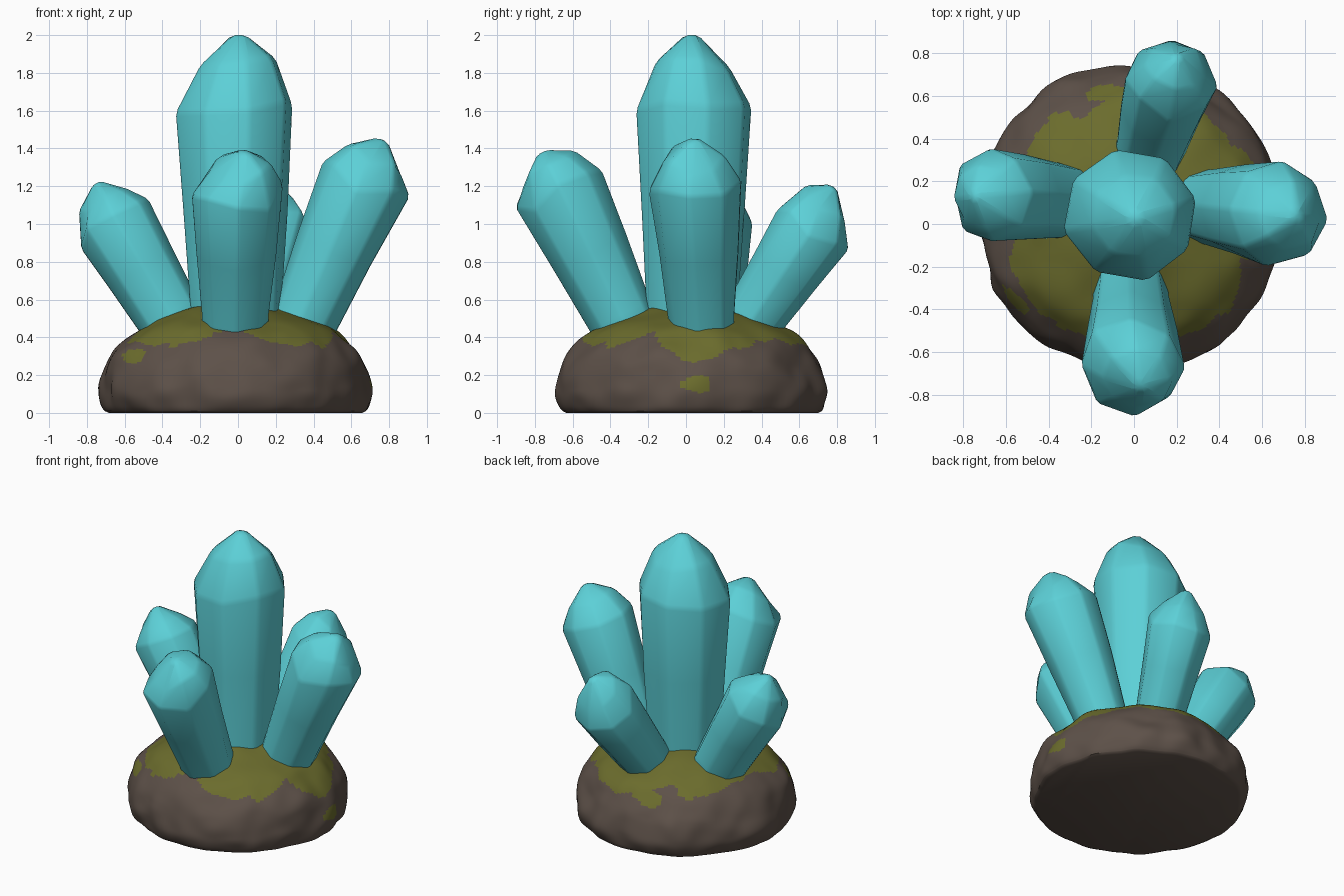
import bpy, bmesh, math, random
from mathutils import Vector, noise

random.seed(4)
cube = bpy.data.objects.get("Cube")
if cube:
    bpy.data.objects.remove(cube, do_unlink=True)


def material(name, rgb):
    m = bpy.data.materials.new(name)
    m.use_nodes = True
    m.diffuse_color = (*rgb, 1)
    m.node_tree.nodes["Principled BSDF"].inputs["Base Color"].default_value = (*rgb, 1)
    return m


TEAL = material("teal crystal", (0.107, 0.63, 0.68))
ROCK = material("brown rock", (0.110, 0.082, 0.066))
MOSS = material("olive moss", (0.147, 0.150, 0.026))


def finish(bm, name, mats):
    bmesh.ops.recalc_face_normals(bm, faces=bm.faces)
    mesh = bpy.data.meshes.new(name)
    bm.to_mesh(mesh)
    bm.free()
    obj = bpy.data.objects.new(name, mesh)
    bpy.context.collection.objects.link(obj)
    for m in mats:
        mesh.materials.append(m)
    return obj


def smooth(obj, angle):
    bpy.ops.object.select_all(action='DESELECT')
    obj.select_set(True)
    bpy.context.view_layer.objects.active = obj
    bpy.ops.object.shade_smooth_by_angle(angle=math.radians(angle))


def bridge(bm, a, b):
    n = len(a)
    return [bm.faces.new((a[i], a[(i + 1) % n], b[(i + 1) % n], b[i])) for i in range(n)]


# Rock: a lumpy dome turned from a profile
profile = [(0.685, 0.01), (0.70, 0.03), (0.722, 0.10), (0.71, 0.19), (0.675, 0.28),
           (0.62, 0.36), (0.545, 0.43), (0.41, 0.50), (0.22, 0.565), (0.02, 0.59)]
SEGS, STEPS = 144, 9
CENTRE = Vector((-0.015, 0.03, 0))
# Lower edge of the moss, every 22.5 degrees counterclockwise from the left side
moss_edge = [0.27, 0.34, 0.40, 0.36, 0.37, 0.42, 0.38, 0.43,
             0.44, 0.37, 0.35, 0.37, 0.43, 0.36, 0.35, 0.42]
# Loose moss patches: centre and half sizes
patches = [((0.70, 0.05, 0.15), (0.12, 0.085, 0.045)),
           ((-0.12, 0.61, 0.36), (0.10, 0.05, 0.06)),
           ((-0.55, -0.36, 0.30), (0.10, 0.10, 0.04))]


def is_moss(p):
    q = p - CENTRE
    t = (math.atan2(q.y, q.x) / math.tau % 1) * len(moss_edge)
    i, f = int(t) % len(moss_edge), t % 1
    f = f * f * (3 - 2 * f)
    edge = moss_edge[i] * (1 - f) + moss_edge[(i + 1) % len(moss_edge)] * f
    wobble = 0.035 * noise.noise(p * 9) + 0.012 * noise.noise(p * 22)
    if p.z > edge + wobble:
        return True
    return any(sum(((p[k] - c[k]) / s[k]) ** 2 for k in range(3)) < 1 + 20 * wobble
               for c, s in patches)


bm = bmesh.new()
rows = []
for (r0, z0), (r1, z1) in zip(profile, profile[1:]):
    for k in range(STEPS):
        rows.append((r0 + (r1 - r0) * k / STEPS, z0 + (z1 - z0) * k / STEPS))
rows.append(profile[-1])
# Soften the profile corners above the foot
for _ in range(20):
    rows = [rows[0]] + [((a[0] + 2 * b[0] + c[0]) / 4, (a[1] + 2 * b[1] + c[1]) / 4)
                        for a, b, c in zip(rows, rows[1:], rows[2:])] + [rows[-1]]
rings = []
for r, z in rows:
    ring = []
    for i in range(SEGS):
        a = math.tau * i / SEGS
        d = Vector((math.cos(a) * r, math.sin(a) * r, z))
        lump = 1 + 0.035 * noise.noise(d * 4.5) + 0.02 * noise.noise(d * 8)
        rise = 0.02 * noise.noise(d * 5 + Vector((3, 1, 7))) * min(1, z / 0.3)
        ring.append(bm.verts.new(CENTRE + Vector((d.x * lump, d.y * lump, z + rise))))
    rings.append(ring)
for a, b in zip(rings, rings[1:]):
    for f in bridge(bm, a, b):
        f.material_index = int(is_moss(f.calc_center_median()))
bm.faces.new(rings[-1]).material_index = 1
# Flat underside
foot = [bm.verts.new((CENTRE.x + (v.co.x - CENTRE.x) * 0.97,
                      CENTRE.y + (v.co.y - CENTRE.y) * 0.97, 0)) for v in rings[0]]
bridge(bm, foot, rings[0])
bm.faces.new(foot)
rock = finish(bm, "mossy_rock", [ROCK, MOSS])
smooth(rock, 35)


# Crystals: tapered eight-sided columns with faceted points
def crystal(name, base, shoulder, tip, r_base, r_top, roll):
    base, shoulder, tip = Vector(base), Vector(shoulder), Vector(tip)
    axis = (shoulder - base).normalized()
    u = axis.orthogonal().normalized()
    # Keep the facet directions aligned with the lean
    side = Vector((axis.x, axis.y, 0))
    u = side.cross(axis).normalized() if side.length > 0.1 else u
    w = axis.cross(u)
    sections = [(base - axis * 0.2, r_base, 0),
                (base, r_base * 1.02, 0),
                (base.lerp(shoulder, 0.5), (r_base + r_top) / 2 * 1.03, 0.01),
                (shoulder, r_top * 1.04, 0.05),
                (shoulder.lerp(tip, 0.6), r_top * 0.68, 0.03),
                (tip, r_top * 0.13, 0)]
    bm = bmesh.new()
    rings = []
    for c, r, jitter in sections:
        ring = []
        for i in range(8):
            a = math.tau * (i + roll) / 8
            d = u * math.cos(a) + w * math.sin(a)
            ring.append(bm.verts.new(c + d * r * random.uniform(0.97, 1.03)
                                     + axis * random.uniform(-jitter, jitter)))
        rings.append(ring)
    for a, b in zip(rings, rings[1:]):
        bridge(bm, a, b)
    bm.faces.new(rings[0])
    bm.faces.new(rings[-1])
    obj = finish(bm, name, [TEAL])
    bevel = obj.modifiers.new("soft edges", 'BEVEL')
    bevel.width = 0.025
    bevel.segments = 1
    bevel.angle_limit = math.radians(15)
    smooth(obj, 60)


crystal("centre_crystal", (-0.01, 0.03, 0.50), (-0.015, 0.045, 1.62), (0.005, 0.03, 2.0), 0.24, 0.305, 0.3)
crystal("left_crystal", (0.355, 0.08, 0.505), (0.665, 0.045, 1.21), (0.765, 0.04, 1.445), 0.18, 0.24, 0)
crystal("right_crystal", (-0.37, 0.11, 0.52), (-0.66, 0.135, 1.01), (-0.75, 0.13, 1.215), 0.18, 0.215, 0.2)
crystal("front_crystal", (-0.015, -0.35, 0.52), (-0.005, -0.665, 1.17), (0.03, -0.76, 1.38), 0.18, 0.24, 0)
crystal("back_crystal", (0.08, 0.37, 0.52), (0.175, 0.68, 0.98), (0.20, 0.78, 1.195), 0.165, 0.21, 0.3)
